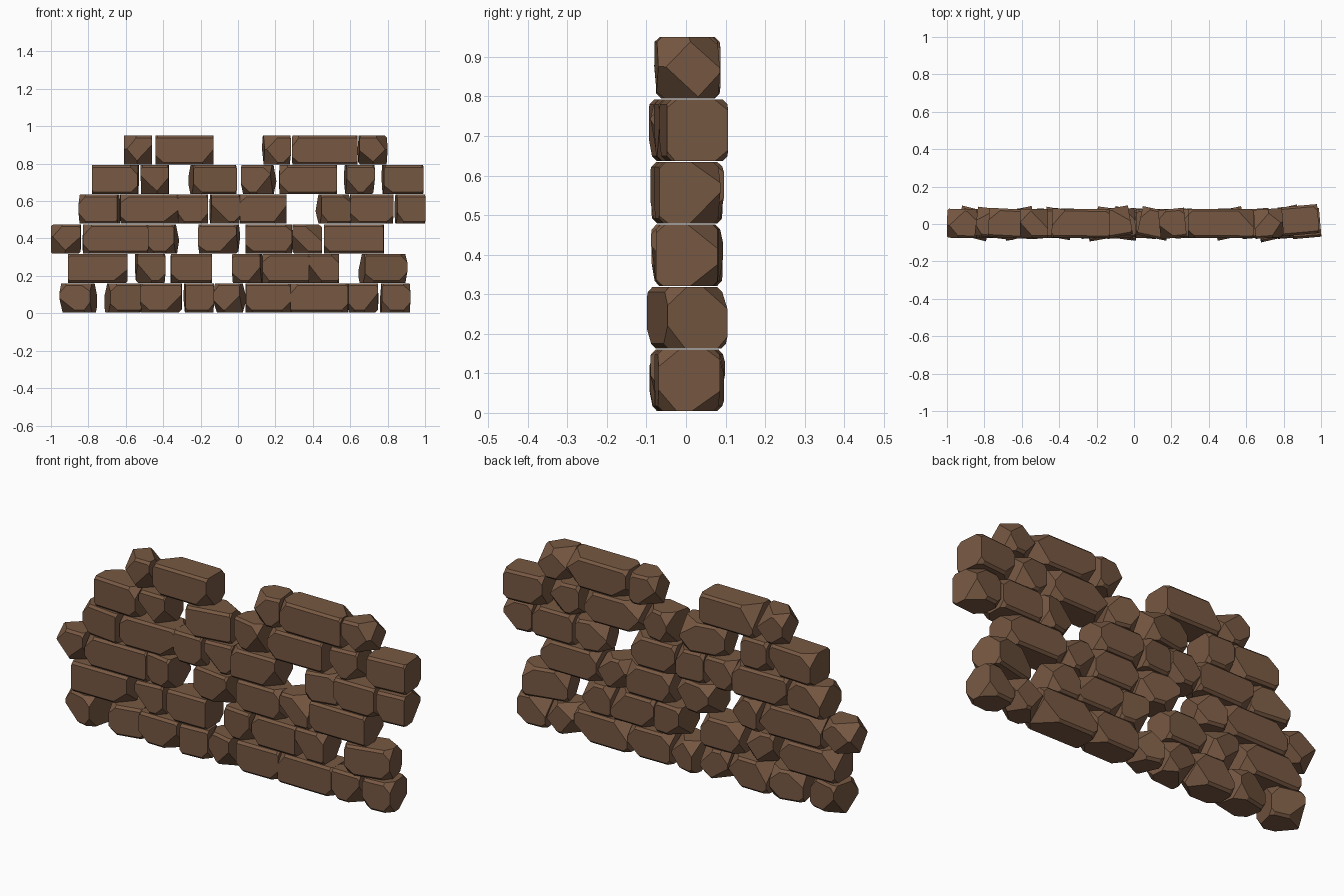
import bpy, bmesh, math, random
from mathutils import Vector

random.seed(7)
default_cube = bpy.data.objects.get("Cube")
if default_cube:
    bpy.data.objects.remove(default_cube, do_unlink=True)

# One brown stone colour
STONE = (0.185, 0.098, 0.055, 1.0)
mat = bpy.data.materials.new("brown_stone")
mat.use_nodes = True
mat.diffuse_color = STONE
bsdf = mat.node_tree.nodes["Principled BSDF"]
bsdf.inputs["Base Color"].default_value = STONE
bsdf.inputs["Roughness"].default_value = 0.9

ROW_PITCH, STONE_HEIGHT, DEPTH = 0.158, 0.155, 0.155
# Front corner letters: q top left, e top right, z bottom left, c bottom right
CORNERS = {"q": (-1, 1), "e": (1, 1), "z": (-1, -1), "c": (1, -1)}


def cut(bm, point, normal):
    """Slice away everything beyond a plane and cap the hole."""
    geom = bm.verts[:] + bm.edges[:] + bm.faces[:]
    res = bmesh.ops.bisect_plane(bm, geom=geom, dist=1e-5, plane_co=point,
                                 plane_no=normal, clear_outer=True)
    edges = [g for g in res["geom_cut"] if isinstance(g, bmesh.types.BMEdge)]
    if len(edges) > 2:
        bmesh.ops.contextual_create(bm, geom=edges)


def chip_corner(bm, half, signs, size):
    """Chip one corner with a slightly uneven plane."""
    legs = [size * random.uniform(0.8, 1.25) for _ in range(3)]
    corner = Vector([s * h for s, h in zip(signs, half)])
    normal = Vector([s / leg for s, leg in zip(signs, legs)]).normalized()
    cut(bm, corner - Vector((signs[0] * legs[0], 0, 0)), normal)


def make_stone(name, left, right, z, chips, yaw=0.0, shift=0.0):
    turn = math.radians(yaw)
    length = (right - left - 0.7 * DEPTH * abs(math.sin(turn))) / math.cos(turn)
    half = Vector((length, DEPTH, STONE_HEIGHT)) / 2
    bm = bmesh.new()
    bmesh.ops.create_cube(bm, size=1.0)
    bmesh.ops.scale(bm, vec=half * 2, verts=bm.verts)
    # Softened long edges
    for sy in (-1, 1):
        for sz in (-1, 1):
            point = Vector((0, sy * (half.y - 0.012), sz * half.z))
            cut(bm, point, Vector((0, sy, sz)).normalized())
    # Chipped corners, front then back
    for letter, (sx, sz) in CORNERS.items():
        size = 0.085 if letter.upper() in chips else 0.05 if letter in chips else 0.02
        chip_corner(bm, half, (sx, -1, sz), size)
        chip_corner(bm, half, (sx, 1, sz), random.choice((0.03, 0.06, 0.085)))
    bmesh.ops.remove_doubles(bm, verts=bm.verts, dist=1e-4)
    bmesh.ops.recalc_face_normals(bm, faces=bm.faces)
    mesh = bpy.data.meshes.new(name)
    bm.to_mesh(mesh)
    bm.free()
    mesh.materials.append(mat)
    stone = bpy.data.objects.new(name, mesh)
    stone.location = ((left + right) / 2, shift, z)
    stone.rotation_euler.z = turn
    bpy.context.collection.objects.link(stone)


# Courses from the ground up: left and right ends in hundredths, chips, turn
ROWS = [
    [(-95, -76, "qeZc", -14), (-71, -52, "qz", 12), (-52, -30, "zC"),
     (-29, -13, "c", 4), (-13, 4, "qZC", -14), (4, 28, "zc"),
     (28, 59, "qc"), (59, 75, "zC"), (76, 92, "zce", 4)],
    [(-91, -59, "C"), (-55, -39, "Zc", 5), (-36, -14, "z"),
     (-3, 13, "zC", -5), (13, 38, "zq"), (38, 54, "Ze"),
     (65, 90, "zce", 13)],
    [(-100, -84, "QZC"), (-83, -48, "zq"), (-49, -32, "zc", -10),
     (-21, 1, "zC", -8), (4, 29, "zce"), (29, 45, "ZE"),
     (46, 78, "z")],
    [(-85, -63, "zq", -7), (-63, -32, "zCq"), (-32, -16, "zc"),
     (-15, 1, "Zc", 4), (1, 26, "Cq"), (42, 60, "ze", 12),
     (60, 83, "zc"), (84, 100, "z", 5)],
    [(-78, -53, "ce", -3), (-52, -37, "ZC"), (-26, -1, "z", 10),
     (2, 20, "zCe", -12), (22, 53, "zq"), (57, 73, "ZC", 5),
     (77, 99, "z", 5)],
    [(-61, -46, "QZC"), (-44, -13, "zC"), (13, 28, "QZc", 6),
     (29, 64, "zq"), (64, 80, "EZC", 4)],
]
for r, row in enumerate(ROWS):
    z = 0.005 + STONE_HEIGHT / 2 + r * ROW_PITCH
    for i, (left, right, chips, *turn) in enumerate(row):
        yaw = turn[0] if turn else random.uniform(-1, 1)
        make_stone(f"row_{r + 1}_stone_{i + 1}", left / 100, right / 100, z,
                   chips, yaw, 0.02 if r == 4 and i == 6 else 0.003)
